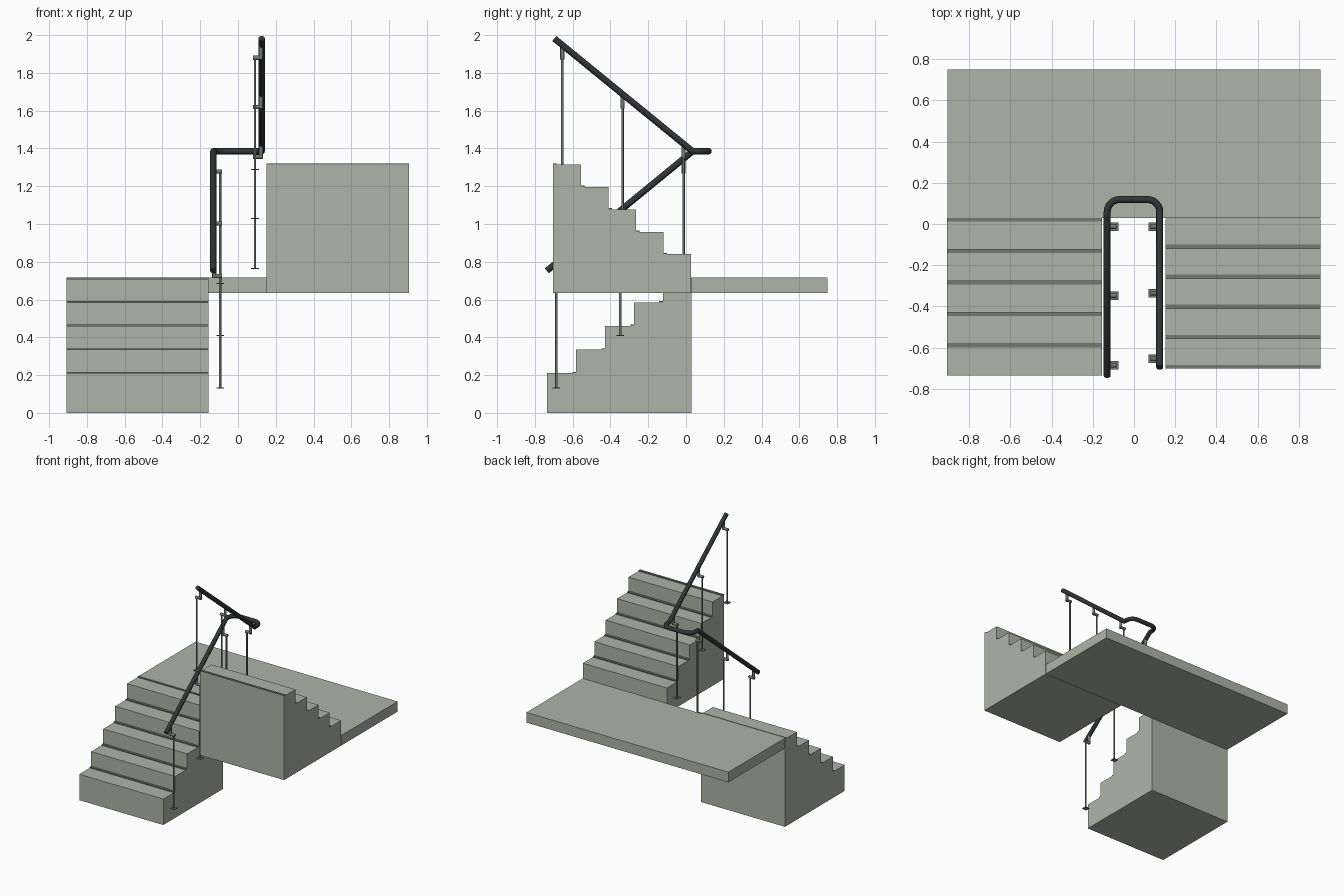
import bpy, bmesh, math
from mathutils import Vector

if "Cube" in bpy.data.objects:
    bpy.data.objects.remove(bpy.data.objects["Cube"])


def material(name, rgb):
    m = bpy.data.materials.new(name)
    m.diffuse_color = (*rgb, 1)
    m.use_nodes = True
    m.node_tree.nodes["Principled BSDF"].inputs["Base Color"].default_value = m.diffuse_color
    return m


STONE = material("pale stone", (0.42, 0.46, 0.39))
STRIP = material("dark grip strip", (0.17, 0.195, 0.17))
METAL = material("grey metal", (0.17, 0.195, 0.165))
RAIL = material("charcoal rail", (0.03, 0.035, 0.037))


def finish(name, bm, mat, smooth=False):
    bmesh.ops.recalc_face_normals(bm, faces=bm.faces)
    me = bpy.data.meshes.new(name)
    bm.to_mesh(me)
    bm.free()
    me.materials.append(mat)
    ob = bpy.data.objects.new(name, me)
    bpy.context.collection.objects.link(ob)
    if smooth:
        bpy.ops.object.select_all(action='DESELECT')
        ob.select_set(True)
        bpy.context.view_layer.objects.active = ob
        bpy.ops.object.shade_smooth_by_angle(angle=math.radians(40))
    return ob


def add_box(bm, lo, hi):
    vs = bmesh.ops.create_cube(bm, size=1)["verts"]
    for v in vs:
        v.co = [(a + b) / 2 + c * (b - a) for a, b, c in zip(lo, hi, v.co)]


def add_rod(bm, a, b, r, sides=12):
    a, b = Vector(a), Vector(b)
    vs = bmesh.ops.create_cone(bm, cap_ends=True, segments=sides, radius1=r,
                               radius2=r, depth=(b - a).length)["verts"]
    rot = (b - a).to_track_quat('Z', 'Y')
    for v in vs:
        v.co = rot @ v.co + (a + b) / 2


def flight(name, x0, x1, y0, run, z0, base, rise, n=5):
    """Solid stepped block; run is signed, treads climb along it."""
    prof = [(y0, base)]
    for i in range(n):
        z = z0 + i * rise
        prof += [(y0 + i * run, z), (y0 + (i + 1) * run, z)]
    prof.append((y0 + n * run, base))
    bm = bmesh.new()
    face = bm.faces.new([bm.verts.new((x0, y, z)) for y, z in prof])
    ext = bmesh.ops.extrude_face_region(bm, geom=[face])["geom"]
    bmesh.ops.translate(bm, vec=(x1 - x0, 0, 0),
                        verts=[g for g in ext if isinstance(g, bmesh.types.BMVert)])
    finish(name, bm, STONE)
    # raised strips along the back of every tread
    bm = bmesh.new()
    for i in range(n):
        y, z = y0 + (i + 1) * run, z0 + i * rise
        w = y - math.copysign(0.019, run)
        add_box(bm, (x0, min(y, w), z - 0.002), (x1, max(y, w), z + 0.007))
    finish(name + "_strips", bm, STRIP)


# stairs and landing
flight("lower_flight", -0.908, -0.155, -0.735, 0.153, 0.21, 0.0, 0.125)
flight("upper_flight", 0.152, 0.905, 0.027, -0.146, 0.84, 0.635, 0.1185)
bm = bmesh.new()
add_box(bm, (-0.905, 0.03, 0.635), (0.905, 0.75, 0.717))
finish("landing", bm, STONE)

# handrail: swept round tube with rounded turn at the landing
XL, XR, KNEE, TURN, ZK, R = -0.13, 0.125, 0.035, 0.119, 1.385, 0.06
path = [(XL, -0.737, 0.752), (XL, KNEE, ZK)]
for cx, start in ((XL + R, 180), (XR - R, 90)):
    for k in range(7):
        a = math.radians(start - 15 * k)
        path.append((cx + R * math.cos(a), TURN - R + R * math.sin(a), ZK))
path += [(XR, KNEE, ZK), (XR, -0.697, 1.982)]

bm = bmesh.new()
pts = [Vector(p) for p in path]
rings, SIDES, RAD = [], 20, 0.017
for i, p in enumerate(pts):
    din = (p - pts[i - 1]).normalized() if i else (pts[1] - p).normalized()
    dout = (pts[i + 1] - p).normalized() if i < len(pts) - 1 else din
    n = (din + dout).normalized()
    if i == 0:
        side = Vector((1, 0, 0))
        up = n.cross(side)
        ring = [p + RAD * (math.cos(t) * side + math.sin(t) * up)
                for t in (math.tau * k / SIDES for k in range(SIDES))]
    else:  # slide the previous ring along the segment onto the mitre plane
        ring = [v.co + din * ((p - v.co).dot(n) / din.dot(n)) for v in rings[-1]]
    rings.append([bm.verts.new(c) for c in ring])
for a, b in zip(rings, rings[1:]):
    for k in range(SIDES):
        j = (k + 1) % SIDES
        bm.faces.new((a[k], a[j], b[j], b[k]))
bm.faces.new(rings[0])
bm.faces.new(rings[-1])
finish("handrail", bm, RAIL, True)

# posts with foot plates and cranked brackets
for label, xp, xr, slope, ys in (("lower", -0.095, XL, 0.822, (-0.686, -0.348, -0.013)),
                                 ("upper", 0.09, XR, -0.816, (-0.655, -0.336, -0.013))):
    for i, y in enumerate(ys):
        zr = ZK + (y - KNEE) * slope
        za = zr - 0.068
        zb = za - 0.592
        s = math.copysign(1, xr)
        xu = xr - s * 0.004
        bm = bmesh.new()
        add_rod(bm, (xp, y, zb), (xp, y, za), 0.0065)
        add_box(bm, (xp - 0.02, y - 0.02, zb - 0.002), (xp + 0.02, y + 0.02, zb + 0.003))
        add_rod(bm, (xp - s * 0.011, y, za), (xu + s * 0.008, y, za), 0.011)
        add_rod(bm, (xu, y, za - 0.009), (xu, y, zr), 0.011)
        finish(f"{label}_post_{i + 1}", bm, METAL, True)
